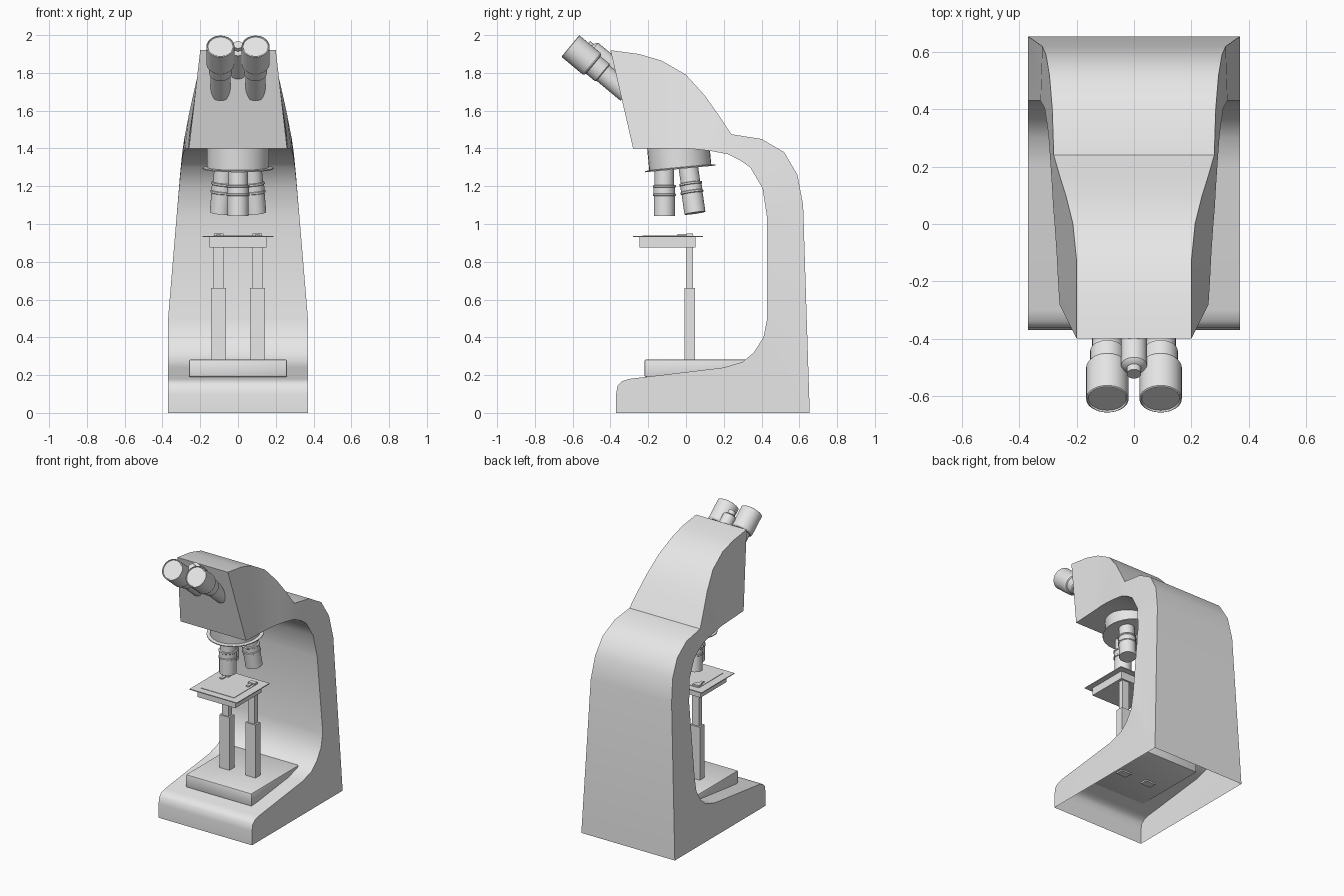
import bpy, bmesh, math
from mathutils import Matrix, Vector

cube = bpy.data.objects.get("Cube")
if cube:
    bpy.data.objects.remove(cube, do_unlink=True)

grey = bpy.data.materials.new("light_grey")
grey.use_nodes = True
grey.diffuse_color = (0.8, 0.8, 0.8, 1)
grey.node_tree.nodes["Principled BSDF"].inputs["Base Color"].default_value = (0.8, 0.8, 0.8, 1)


def finish(bm, name, angle=30, fix=True):
    if fix:
        bmesh.ops.recalc_face_normals(bm, faces=bm.faces)
    mesh = bpy.data.meshes.new(name)
    bm.to_mesh(mesh)
    bm.free()
    mesh.materials.append(grey)
    obj = bpy.data.objects.new(name, mesh)
    bpy.context.collection.objects.link(obj)
    bpy.ops.object.select_all(action='DESELECT')
    obj.select_set(True)
    bpy.context.view_layer.objects.active = obj
    bpy.ops.object.shade_smooth_by_angle(angle=math.radians(angle))
    return obj


def box(name, x, y, z, bevel=0):
    """Box from (min, max) pairs."""
    bm = bmesh.new()
    bmesh.ops.create_cube(bm, size=1)
    for v in bm.verts:
        v.co = [a + (b - a) * (c + 0.5) for (a, b), c in zip((x, y, z), v.co)]
    if bevel:
        bmesh.ops.bevel(bm, geom=bm.edges[:], offset=bevel, segments=2, affect='EDGES', profile=0.5)
    return finish(bm, name)


def lathe(name, profile, origin, axis, sides=32):
    """Turn (radius, distance) points around an axis through origin."""
    bm = bmesh.new()
    verts = [bm.verts.new((r, 0, d)) for r, d in profile]
    edges = [bm.edges.new(p) for p in zip(verts, verts[1:])]
    bmesh.ops.spin(bm, geom=verts + edges, cent=(0, 0, 0), axis=(0, 0, 1),
                   angle=math.tau, steps=sides, use_duplicate=False)
    bmesh.ops.remove_doubles(bm, verts=bm.verts, dist=0.0005)
    turn = Vector(axis).to_track_quat('Z', 'Y').to_matrix().to_4x4()
    bmesh.ops.transform(bm, matrix=Matrix.Translation(origin) @ turn, verts=bm.verts)
    return finish(bm, name)


# Frame: inner line (head underside, arm, foot) and outer line as (y, z, half width)
inner = [(-.28, 1.4, .26), (-.2, 1.4, .265), (-.1, 1.4, .27), (0, 1.4, .277), (.06, 1.395, .282),
         (.13, 1.387, .286), (.22, 1.37, .292), (.29, 1.335, .297), (.34, 1.3, .302),
         (.405, 1.19, .312), (.43, 1.03, .326), (.43, .5, .37), (.41, .4, .37), (.36, .32, .37),
         (.3, .27, .37), (.2, .24, .37), (-.3, .18, .37), (-.34, .167, .37), (-.362, .145, .37),
         (-.37, .1, .37), (-.37, 0, .37)]
outer = [(-.4, 1.92, .2), (-.25, 1.9, .2), (-.13, 1.865, .2), (0, 1.79, .213), (.1, 1.68, .238),
         (.17, 1.58, .26), (.24, 1.475, .28), (.4, 1.45, .285), (.52, 1.38, .295),
         (.59, 1.26, .307), (.62, 1.1, .32), (.655, 0, .37)]

bm = bmesh.new()


def rail(points):
    return [[bm.verts.new((s * w, y, z)) for s in (-1, 1)] for y, z, w in points]


ri, ro = rail(inner), rail(outer)
for line in (ri, ro):
    for a, b in zip(line, line[1:]):
        bm.faces.new((a[0], a[1], b[1], b[0]))
bm.faces.new((ri[0][0], ri[0][1], ro[0][1], ro[0][0]))
last = len(ro) - 1
for s in (0, 1):
    for i in range(len(ri) - 1):
        if i < last:
            bm.faces.new((ri[i][s], ri[i + 1][s], ro[i + 1][s], ro[i][s]))
        else:
            bm.faces.new((ri[i][s], ri[i + 1][s], ro[last][s]))
finish(bm, "frame_with_head", 35)

# Block on the foot
box("foot_block", (-.26, .26), (-.22, .33), (.19, .282), .008)

# Stage, its posts and slide clips
box("stage_block", (-.15, .15), (-.245, .05), (.875, .93))
box("stage_plate", (-.187, .187), (-.28, .09), (.93, .936))
box("slide_plate", (-.13, .13), (-.23, .04), (.936, .939))
for side, s in (("right", -1), ("left", 1)):
    x = .103 * s
    box(side + "_lower_post", (x - .04, x + .04), (-.007, .048), (.18, .66))
    box(side + "_upper_post", (x - .027, x + .027), (.002, .038), (.66, .875))
    box(side + "_clip_base", (x - .025, x + .025), (.002, .036), (.939, .95))
    box(side + "_clip_arm", (x - .01, x + .01), (-.045, .002), (.939, .946))

# Tilted nosepiece with three objectives
tilt = math.radians(5.5)
down = Vector((0, math.sin(tilt), -math.cos(tilt)))
pivot = Vector((0, -.04, 1.4))
lathe("nosepiece", [(0, -.03), (.165, -.03), (.165, .1), (.187, .103), (.187, .109), (0, .109)], pivot, down)

barrel = [(0, 0), (.052, 0), (.052, .08), (.061, .083), (.061, .092), (.057, .095), (.057, .125),
          (.061, .128), (.061, .137), (.056, .14), (.056, .245), (0, .245)]
front = Vector((0, -math.cos(tilt), -math.sin(tilt)))
for i, name in enumerate(("front", "left", "right")):
    out = Matrix.Rotation(i * math.tau / 3, 3, down) @ front
    axis = down * math.cos(tilt) + out * math.sin(tilt)
    lathe(name + "_objective", barrel, pivot + down * .105 + out * .085, axis)

# Eyepieces and the knob between them, measured from their outer ends
into = Vector((0, .77, -.64))
eyepiece = [(0, .006), (.066, .006), (.069, 0), (.074, .003), (.074, .145), (.068, .155), (.06, .158),
            (.06, .22), (.053, .225), (.053, .39), (0, .39)]
for side, s in (("right", -1), ("left", 1)):
    lathe(side + "_eyepiece", eyepiece, (.093 * s, -.6125, 1.9425), into)
lathe("centre_knob", [(0, -.03), (.025, -.03), (.025, -.005), (.038, 0), (.045, .008), (.045, .2), (0, .2)],
      (0, -.5, 1.93), into)
